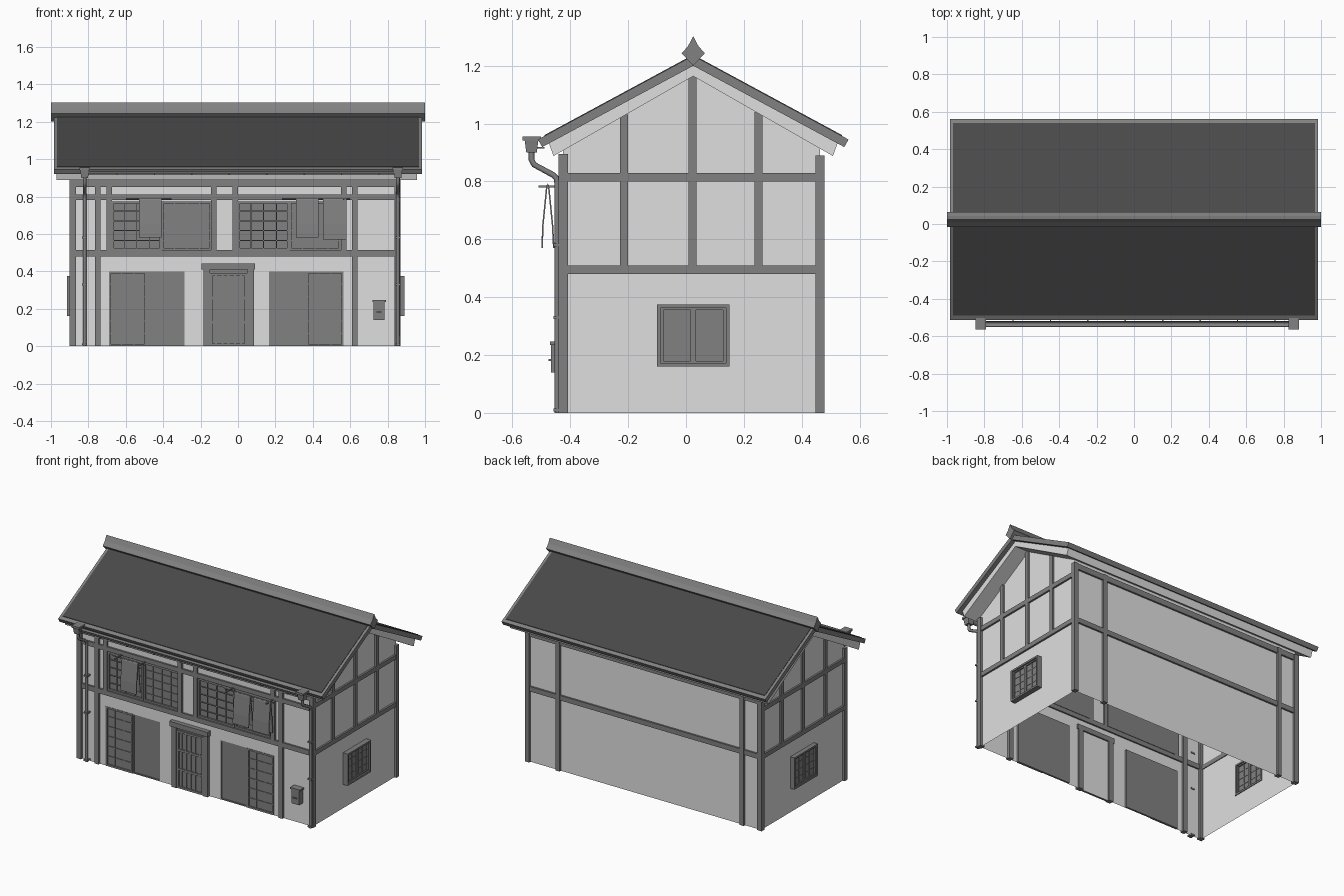
import bpy, bmesh, math
from mathutils import Vector

if "Cube" in bpy.data.objects:
    bpy.data.objects.remove(bpy.data.objects["Cube"])


def material(name, v):
    m = bpy.data.materials.new(name)
    m.diffuse_color = (v, v, v, 1)
    m.use_nodes = True
    m.node_tree.nodes["Principled BSDF"].inputs["Base Color"].default_value = m.diffuse_color
    return m


WALL = material("plaster light grey", 0.74)
WOOD = material("timber grey", 0.22)
TILE = material("roof dark grey", 0.065)
RY = 0.025  # ridge position in y


def make(name, bm, mat):
    me = bpy.data.meshes.new(name)
    bm.to_mesh(me)
    bm.free()
    me.materials.append(mat)
    ob = bpy.data.objects.new(name, me)
    bpy.context.collection.objects.link(ob)
    return ob


def boxes(name, items, mat):
    """One object out of several (x0,x1,y0,y1,z0,z1) boxes."""
    bm = bmesh.new()
    for x0, x1, y0, y1, z0, z1 in items:
        vs = bmesh.ops.create_cube(bm, size=1)["verts"]
        for v in vs:
            v.co = Vector(((x0 + x1) / 2 + v.co.x * (x1 - x0),
                           (y0 + y1) / 2 + v.co.y * (y1 - y0),
                           (z0 + z1) / 2 + v.co.z * (z1 - z0)))
    return make(name, bm, mat)


def prism(name, profile, x0, x1, mat):
    """Extrude a (y,z) outline along x."""
    bm = bmesh.new()
    f = bm.faces.new([bm.verts.new((x0, y, z)) for y, z in profile])
    ext = bmesh.ops.extrude_face_region(bm, geom=[f])["geom"]
    for v in ext:
        if isinstance(v, bmesh.types.BMVert):
            v.co.x = x1
    bmesh.ops.recalc_face_normals(bm, faces=bm.faces[:])
    return make(name, bm, mat)


def tube(name, pts, r, mat):
    cu = bpy.data.curves.new(name, "CURVE")
    cu.dimensions = "3D"
    cu.bevel_depth = r
    cu.bevel_resolution = 2
    cu.use_fill_caps = True
    sp = cu.splines.new("POLY")
    sp.points.add(len(pts) - 1)
    for p, co in zip(sp.points, pts):
        p.co = (*co, 1)
    cu.materials.append(mat)
    ob = bpy.data.objects.new(name, cu)
    bpy.context.collection.objects.link(ob)


def lattice(u0, u1, z0, z1, p0, p1, cols, rows, frame=0.012, bar=0.005, side=False):
    """Frame and glazing bars; u is x, or y on the side walls; p is the depth."""
    q = (p1 - p0) * 0.3
    out = [(u0, u0 + frame, p0, p1, z0, z1), (u1 - frame, u1, p0, p1, z0, z1),
           (u0, u1, p0, p1, z0, z0 + frame), (u0, u1, p0, p1, z1 - frame, z1)]
    for i in range(1, cols):
        u = u0 + (u1 - u0) * i / cols
        out.append((u - bar / 2, u + bar / 2, p0 + q, p1 - q, z0, z1))
    for j in range(1, rows):
        z = z0 + (z1 - z0) * j / rows
        out.append((u0, u1, p0 + q, p1 - q, z - bar / 2, z + bar / 2))
    return [(c, d, a, b, e, f) for a, b, c, d, e, f in out] if side else out


def under(y):  # underside of the roof
    return 1.164 - 0.571 * abs(y - RY)


# ---- walls: thin sheets with openings
X0, X1, Y0, Y1 = -0.885, 0.855, -0.425, 0.463
OPEN = [(-0.69, -0.285, 0, 0.4), (0.165, 0.565, 0, 0.4),
        (-0.675, -0.14, 0.515, 0.775), (0, 0.55, 0.515, 0.775)]
bm = bmesh.new()


def quad(pts):
    bm.faces.new([bm.verts.new(p) for p in pts])


xs = sorted({X0, X1, *[o[0] for o in OPEN], *[o[1] for o in OPEN]})
zs = [0, 0.4, 0.515, 0.775, under(Y0)]
for a, b in zip(xs, xs[1:]):
    for c, d in zip(zs, zs[1:]):
        mx, mz = (a + b) / 2, (c + d) / 2
        if not any(o[0] < mx < o[1] and o[2] < mz < o[3] for o in OPEN):
            quad([(a, Y0, c), (b, Y0, c), (b, Y0, d), (a, Y0, d)])
quad([(X1, Y1, 0), (X0, Y1, 0), (X0, Y1, under(Y1)), (X1, Y1, under(Y1))])
WY0, WY1, WZ0, WZ1 = -0.1, 0.15, 0.16, 0.375
for x in (X0, X1):
    for a, b, c, d in ((Y0, WY0, 0, 0.5), (WY1, Y1, 0, 0.5),
                       (WY0, WY1, 0, WZ0), (WY0, WY1, WZ1, 0.5)):
        p = [(x, a, c), (x, b, c), (x, b, d), (x, a, d)]
        quad(p if x > 0 else p[::-1])
    p = [(x, Y0, 0.5), (x, Y1, 0.5), (x, Y1, under(Y1)), (x, RY, under(RY) + .01), (x, Y0, under(Y0))]
    quad(p if x > 0 else p[::-1])
make("walls", bm, WALL)

# ---- timber frame
posts = []
for x0, x1 in ((-0.9, -0.865), (-0.765, -0.735), (0.61, 0.64), (0.838, 0.87)):
    posts += [(x0, x1, -0.44, -0.408, 0, 0.895), (x0, x1, 0.447, 0.478, 0, 0.89)]
boxes("posts", posts, WOOD)
beams = []
for z0, z1 in ((0.48, 0.513), (0.85, 0.888)):
    beams += [(-0.88, 0.85, -0.437, -0.415, z0, z1), (-0.88, 0.85, 0.452, 0.475, z0, z1)]
beams.append((-0.88, 0.85, -0.437, -0.415, 0.78, 0.81))
for a, b in ((-0.897, -0.88), (0.85, 0.867)):
    beams += [(a, b, -0.42, 0.46, 0.48, 0.51), (a, b, -0.42, 0.46, 0.8, 0.83)]
    for y in (-0.215, 0.023, 0.251):
        beams.append((a, b, y - 0.014, y + 0.014, 0.5, under(y) + 0.005))
boxes("beams_and_studs", beams, WOOD)
boxes("upper_window_posts", [(x, x + 0.03, -0.437, -0.415, 0.51, 0.86)
                             for x in (-0.703, -0.145, -0.03, 0.55)], WOOD)

# ---- shop fronts: one plain leaf and one latticed leaf each
for name, a, b, lat in (("left", -0.69, -0.285, 0), ("right", 0.165, 0.565, 1)):
    m = (a + b) / 2
    boxes(name + "_shop_doors", [(a, b, -0.418, -0.412, 0, 0.4)], WOOD)
    halves = [(a, m), (m, b)]
    boxes(name + "_shop_lattice", lattice(*halves[lat], 0, 0.4, -0.428, -0.416, 3, 6)
          + lattice(*halves[1 - lat], 0, 0.4, -0.424, -0.416, 1, 1, 0.008), WOOD)

# ---- upper windows: two sliding sashes each
for name, a, b in (("left", -0.675, -0.14), ("right", 0, 0.55)):
    m = (a + b) / 2
    boxes(name + "_upper_panes", [(a, b, -0.417, -0.412, 0.51, 0.78)], WOOD)
    boxes(name + "_upper_lattice", lattice(a, m, 0.513, 0.775, -0.429, -0.416, 4, 5)
          + lattice(m, b, 0.513, 0.775, -0.427, -0.416, 4, 5), WOOD)

# ---- central door
boxes("door_frame", [(-0.185, -0.15, -0.447, -0.415, 0, 0.41), (0.05, 0.085, -0.447, -0.415, 0, 0.41),
                     (-0.195, 0.092, -0.455, -0.415, 0.41, 0.443)], WOOD)
boxes("door_leaf", [(-0.15, 0.05, -0.432, -0.427, 0, 0.41)], WOOD)
boxes("door_slats", lattice(-0.15, 0.05, 0, 0.39, -0.441, -0.431, 6, 1, 0.014, 0.01)
      + [(-0.15, 0.05, -0.44, -0.431, z, z + 0.015) for z in (0.12, 0.25)], WOOD)

# ---- side windows
for name, a, b in (("left", -0.915, -0.88), ("right", 0.85, 0.89)):
    out = lattice(WY0, WY1, WZ0, WZ1, a, b, 1, 1, 0.012, side=True)
    m = (a + b) / 2
    for c, d in ((WY0 + 0.012, 0.025), (0.025, WY1 - 0.012)):
        out += lattice(c, d, WZ0 + 0.01, WZ1 - 0.01, m - 0.01, m + 0.01, 2, 4, 0.01, side=True)
    boxes(name + "_side_window_frame", out, WOOD)
    boxes(name + "_side_window_panes", [(m - 0.002, m + 0.002, WY0, WY1, WZ0, WZ1)], WOOD)

# ---- roof: pale soffit, grey slab, dark tiled faces, ridge
prism("roof_soffit", [(RY - 0.483, 0.888), (RY, 1.164), (RY + 0.483, 0.888),
                      (RY + 0.5, 0.935), (RY, 1.205), (RY - 0.5, 0.935)], -0.97, 0.957, WALL)
prism("roof_slab", [(RY - 0.522, 0.919), (RY, 1.2), (RY + 0.522, 0.919),
                    (RY + 0.537, 0.945), (RY, 1.235), (RY - 0.537, 0.945)], -0.985, 0.985, WOOD)
prism("roof_tiles", [(RY - 0.515, 0.953), (RY, 1.231), (RY + 0.515, 0.953),
                     (RY + 0.515, 0.96), (RY, 1.238), (RY - 0.515, 0.96)], -0.967, 0.967, TILE)
prism("roof_ridge", [(RY, 1.2), (RY + 0.04, 1.243), (RY + 0.018, 1.268), (RY, 1.302),
                     (RY - 0.018, 1.268), (RY - 0.04, 1.243)], -1, 1, WOOD)

# ---- gutter, hoppers and downpipes
arc = [(math.pi + math.pi * i / 8) for i in range(9)]
prism("gutter", [(-0.535 + 0.016 * math.cos(t), 0.935 + 0.018 * math.sin(t)) for t in arc]
      + [(-0.535 + 0.013 * math.cos(t), 0.935 + 0.015 * math.sin(t)) for t in arc[::-1]],
      -0.83, 0.86, WOOD)
boxes("gutter_brackets", [(-0.65 + 0.2 * i, -0.643 + 0.2 * i, -0.552, -0.49, 0.914, 0.92)
                          for i in range(8)], WOOD)
for name, x in (("left", -0.82), ("right", 0.855)):
    boxes(name + "_hopper_lip", [(x - 0.028, x + 0.028, -0.565, -0.502, 0.942, 0.956)], WOOD)
    bm = bmesh.new()
    for v in bmesh.ops.create_cube(bm, size=1)["verts"]:
        w = 0.048 if v.co.z > 0 else 0.036
        v.co = (x + v.co.x * w, -0.534 + v.co.y * w, 0.922 + v.co.z * 0.044)
    make(name + "_hopper", bm, WOOD)
    tube(name + "_downpipe", [(x, -0.534, 0.905), (x, -0.534, 0.875), (x, -0.525, 0.858),
                              (x, -0.46, 0.823), (x, -0.447, 0.81), (x, -0.445, 0.79),
                              (x, -0.445, 0)], 0.01, WOOD)
    boxes(name + "_pipe_clips", [(x - 0.014, x + 0.014, -0.458, -0.42, z, z + 0.01)
                                 for z in (0.005, 0.325, 0.575)], WOOD)

# ---- drying poles with cloths folded over them
for name, a, b in (("left", -0.6, -0.355), ("right", 0.235, 0.6)):
    tube(name + "_drying_pole", [(a, -0.478, 0.787), (b, -0.478, 0.787)], 0.004, WOOD)
    boxes(name + "_pole_brackets", [(x, x + 0.008, -0.51, -0.43, 0.78, 0.786)
                                    for x in (a + 0.03, b - 0.038)], WOOD)
for i, (a, b, z) in enumerate(((-0.53, -0.41, 0.58), (0.31, 0.43, 0.58), (0.455, 0.58, 0.57))):
    prism("hanging_cloth_%d" % (i + 1),
          [(-0.5, z), (-0.497, 0.65), (-0.484, 0.78), (-0.478, 0.793), (-0.472, 0.78), (-0.459, 0.65),
           (-0.455, z), (-0.46, z), (-0.464, 0.65), (-0.477, 0.78), (-0.479, 0.78), (-0.492, 0.65),
           (-0.495, z)], a, b, WOOD)

# ---- letter box
boxes("letter_box", [(0.725, 0.783, -0.466, -0.425, 0.14, 0.235), (0.718, 0.79, -0.47, -0.425, 0.235, 0.246),
                     (0.74, 0.768, -0.475, -0.46, 0.18, 0.186)], WOOD)
